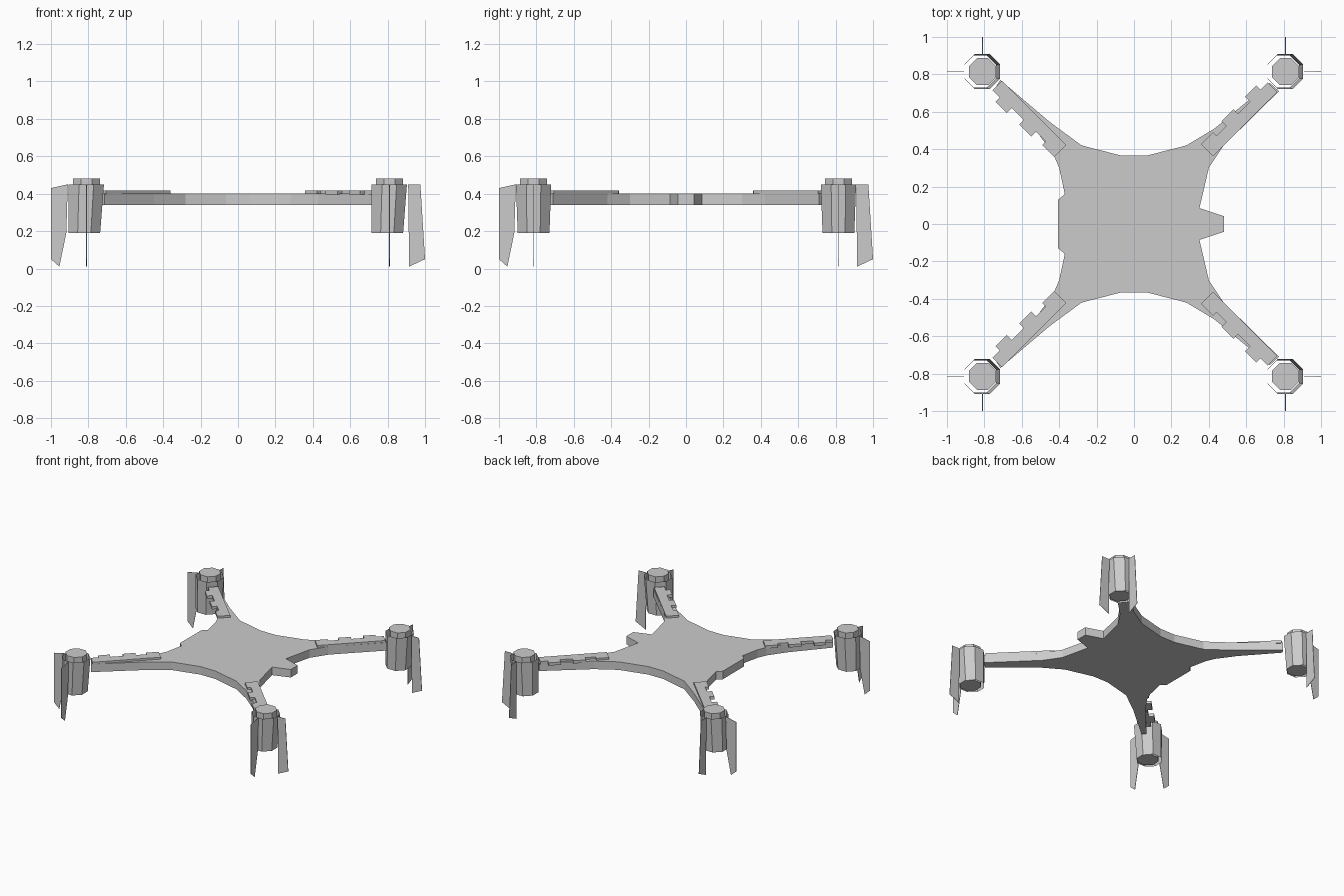
import bpy, bmesh
from math import cos, sin, pi, radians
from mathutils import Matrix, Vector

cube = bpy.data.objects.get("Cube")
if cube:
    bpy.data.objects.remove(cube, do_unlink=True)

grey = bpy.data.materials.new("frame_grey")
grey.use_nodes = True
grey.diffuse_color = (0.6, 0.6, 0.6, 1)
grey.node_tree.nodes["Principled BSDF"].inputs["Base Color"].default_value = (0.6, 0.6, 0.6, 1)


def finish(name, bm):
    bmesh.ops.recalc_face_normals(bm, faces=bm.faces)
    mesh = bpy.data.meshes.new(name)
    bm.to_mesh(mesh)
    bm.free()
    mesh.materials.append(grey)
    obj = bpy.data.objects.new(name, mesh)
    bpy.context.collection.objects.link(obj)
    return obj


def prism(bm, outline, low, high):
    """Extrude a flat outline straight up."""
    face = bm.faces.new([bm.verts.new((x, y, low)) for x, y in outline])
    top = bmesh.ops.extrude_face_region(bm, geom=[face])["geom"]
    verts = [v for v in top if isinstance(v, bmesh.types.BMVert)]
    bmesh.ops.translate(bm, verts=verts, vec=(0, 0, high - low))


def octagon(cx, cy, r, z):
    return [Vector((cx + r * cos(pi * (i + 0.5) / 4), cy + r * sin(pi * (i + 0.5) / 4), z))
            for i in range(8)]


# Central plate with four tapering arms: back half, then reflected
half = [(0.48, 0.042), (0.35, 0.085), (0.40, 0.30), (0.48, 0.42), (0.775, 0.71),
        (0.725, 0.755), (0.43, 0.51), (0.28, 0.42), (0.065, 0.365),
        (-0.065, 0.365), (-0.28, 0.42), (-0.45, 0.545), (-0.715, 0.77),
        (-0.735, 0.74), (-0.52, 0.495), (-0.43, 0.37), (-0.40, 0.30),
        (-0.37, 0.16), (-0.405, 0.13)]
bm = bmesh.new()
prism(bm, half + [(x, -y) for x, y in reversed(half)], 0.34, 0.402)
finish("body_plate", bm)

# Raised stepped plates running along each arm
steps = [(0.555, 0.645, 0.048), (0.645, 0.72, 0.022), (0.72, 0.81, 0.058),
         (0.81, 0.90, 0.024), (0.90, 0.985, 0.062), (0.985, 1.04, 0.03)]
for sx, side in ((1, "left"), (-1, "right")):
    for sy, end in ((1, "back"), (-1, "front")):
        along = Vector((sx, sy)).normalized()
        across = Vector((-1, sy * sx)).normalized()
        bm = bmesh.new()
        for start, stop, reach in steps:
            corners = [along * s + across * w for s, w in
                       ((start, -0.043), (stop, -0.043), (stop, reach), (start, reach))]
            prism(bm, corners, 0.395, 0.417)
        finish(f"{end}_{side}_arm_steps", bm)

        # Motor core showing above its open sleeve
        cx, cy = sx * 0.81, sy * 0.815
        bm = bmesh.new()
        prism(bm, [p.xy for p in octagon(cx, cy, 0.078, 0)], 0.19, 0.48)
        finish(f"{end}_{side}_motor", bm)

        # Sleeve flares and leans slightly toward +x at the top
        bm = bmesh.new()
        low = [bm.verts.new(p) for p in octagon(cx - 0.012, cy, 0.092, 0.19)]
        high = [bm.verts.new(p) for p in octagon(cx - 0.001, cy, 0.102, 0.45)]
        for i in range(8):
            j = (i + 1) % 8
            bm.faces.new((low[i], low[j], high[j], high[i]))
        finish(f"{end}_{side}_motor_sleeve", bm)

        # Two thin landing fins, one pointing outward along each axis
        inner = [(0.915, 0.01), (1.0, 0.05), (0.975, 0.45), (0.91, 0.45)]
        outer = [(0.955, 0.01), (1.0, 0.05), (1.0, 0.43), (0.91, 0.45), (0.918, 0.19)]
        for axis, sign in (("x", sx), ("y", sy)):
            profile = inner if sign > 0 else outer
            bm = bmesh.new()
            if axis == "x":
                points = [(sign * d, cy, z) for d, z in profile]
            else:
                points = [(cx, sign * d, z) for d, z in profile]
            bm.faces.new([bm.verts.new(p) for p in points])
            fin = finish(f"{end}_{side}_fin_{axis}", bm)
            thin = fin.modifiers.new("thickness", "SOLIDIFY")
            thin.thickness = 0.003
            thin.offset = 0
